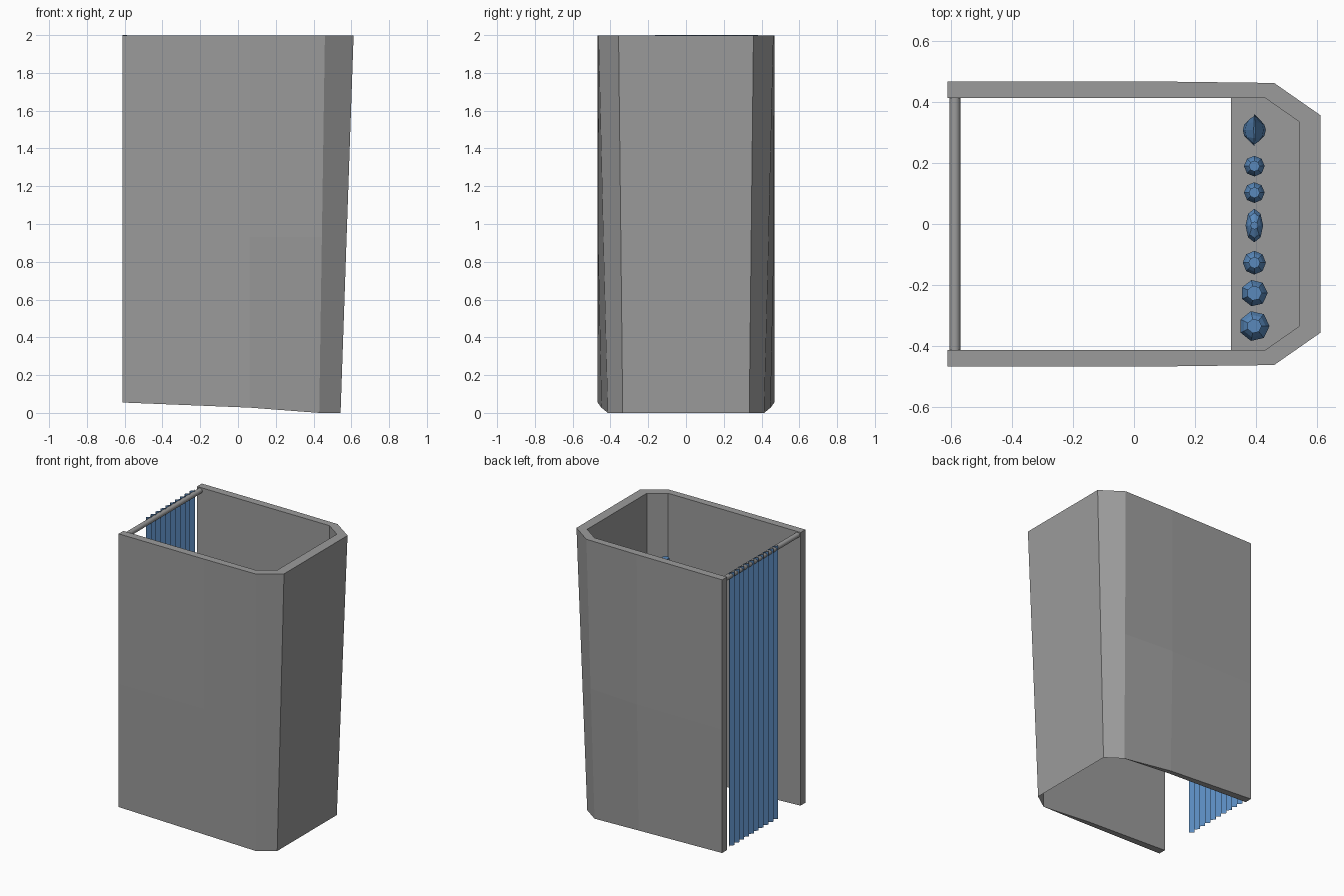
import bpy, bmesh
from math import cos, sin, pi, radians

if "Cube" in bpy.data.objects:
    bpy.data.objects.remove(bpy.data.objects["Cube"])


def material(name, rgb):
    m = bpy.data.materials.new(name)
    m.diffuse_color = (*rgb, 1)
    m.use_nodes = True
    m.node_tree.nodes["Principled BSDF"].inputs["Base Color"].default_value = m.diffuse_color
    return m


blue = material("blue", (0.10, 0.25, 0.50))
grey = material("dark_grey", (0.33, 0.33, 0.33))


def finish(name, bm, mat, normals=True):
    bmesh.ops.remove_doubles(bm, verts=bm.verts, dist=1e-5)
    if normals:
        bmesh.ops.recalc_face_normals(bm, faces=bm.faces)
    me = bpy.data.meshes.new(name)
    bm.to_mesh(me)
    bm.free()
    ob = bpy.data.objects.new(name, me)
    bpy.context.collection.objects.link(ob)
    me.materials.append(mat)
    return ob


def mirrored(half):
    """Half outline with y > 0 continued on the -y side."""
    return half + [(x, -y, *r) for x, y, *r in reversed(half)]


def bridge(bm, a, b):
    for i in range(len(a) - 1):
        bm.faces.new([a[i], a[i + 1], b[i + 1], b[i]])


# Cubicle walls: the outside leans in to meet the upright inside at the foot
TOP = 1.998
outer_top = mirrored([(-.612, .468, TOP), (.06, .468, TOP), (.46, .463, TOP), (.612, .357, TOP)])
outer_mid = mirrored([(-.612, .468, .93), (.06, .466, .93), (.444, .438, .93), (.575, .345, .93)])
outer_low = mirrored([(-.612, .468, .055), (.06, .448, .028), (.43, .414, 0), (.543, .335, 0)])
inner_low = mirrored([(-.612, .414, .055), (.06, .414, .028), (.43, .414, 0), (.543, .335, 0)])
inner_top = [(x, y, TOP) for x, y, z in inner_low]
bm = bmesh.new()
rings = [[bm.verts.new(p) for p in r]
         for r in (outer_top, outer_mid, outer_low, inner_low, inner_top)]
bridge(bm, rings[0], rings[1])
bridge(bm, rings[1], rings[2])
bridge(bm, rings[3], rings[4])
bridge(bm, rings[4], rings[0])
# foot strips only where the wall has thickness
for i in (0, 1, 5, 6):
    bm.faces.new([rings[2][i], rings[2][i + 1], rings[3][i + 1], rings[3][i]])
for i in (0, -1):
    bm.faces.new([r[i] for r in rings])
finish("cubicle_walls", bm, grey)

# Shelf across the closed end
SHELF = 1.35
bm = bmesh.new()
outline = mirrored([(.318, .414), (.43, .414), (.543, .335)])
face = bm.faces.new([bm.verts.new((x, y, SHELF)) for x, y in outline])
ext = bmesh.ops.extrude_face_region(bm, geom=[face], use_keep_orig=True)
for v in ext["geom"]:
    if isinstance(v, bmesh.types.BMVert):
        v.co.z -= .04
finish("shelf", bm, grey)

# Curtain rail
bpy.ops.mesh.primitive_cylinder_add(vertices=16, radius=.018, depth=.83,
                                    location=(-.588, 0, 1.975), rotation=(pi / 2, 0, 0))
rail = bpy.context.object
rail.name = "curtain_rail"
rail.data.materials.append(grey)
bpy.ops.object.shade_smooth_by_angle(angle=radians(30))

# Pleated curtain, a single zigzag sheet
bm = bmesh.new()
PLEATS = 10
line = [(-.611 + .024 * (i % 2), .382 - .545 * i / (2 * PLEATS)) for i in range(2 * PLEATS + 1)]
bridge(bm, [bm.verts.new((x, y, .057)) for x, y in line],
       [bm.verts.new((x, y, 2.0)) for x, y in line])
finish("curtain", bm, blue, normals=False)


def loft(name, y, sides, sections):
    """Stack of rings (half width in x, half width in y, height) on the shelf."""
    bm = bmesh.new()
    loops = []
    for rx, ry, h in sections:
        loops.append([bm.verts.new((.395 + rx * cos(2 * pi * i / sides),
                                    y + ry * sin(2 * pi * i / sides), SHELF + h))
                      for i in range(sides)])
    for a, b in zip(loops, loops[1:]):
        bridge(bm, a + a[:1], b + b[:1])
    bm.faces.new(loops[0])
    bm.faces.new(loops[-1])
    return finish(name, bm, blue)


# Bottles: (centre y, half width x, half width y, height, cap radius, sides)
bottles = [(.19, .034, .034, .17, .018, 8), (.103, .034, .034, .17, .018, 8),
           (-.005, .029, .055, .19, .013, 8), (-.127, .038, .039, .18, .019, 8),
           (-.227, .044, .044, .20, .025, 7), (-.335, .05, .05, .23, .024, 7)]
for n, (y, rx, ry, h, c, sides) in enumerate(bottles):
    loft(f"bottle_{n + 1}", y, sides,
         [(rx * .9, ry * .9, 0), (rx, ry, h * .08), (rx, ry, h * .62),
          (rx * .75, ry * .75, h * .75), (c, c, h * .82), (c, c, h)])

# Squeeze tube standing on its cap, pinched flat at the top
loft("squeeze_tube", .308, 12,
     [(.024, .024, 0), (.024, .024, .03), (.038, .038, .045), (.03, .043, .11), (.002, .053, .19)])
